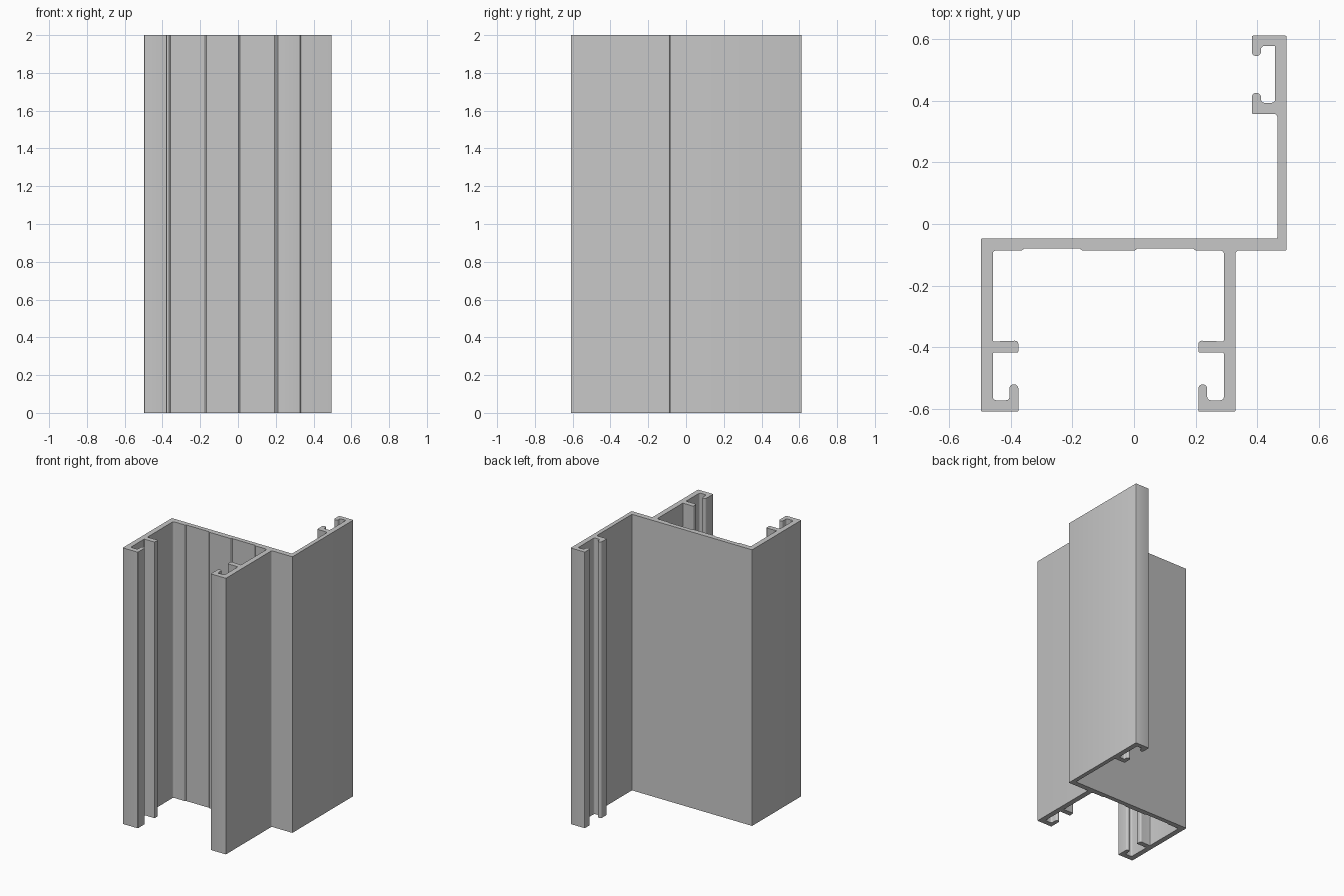
import bpy, bmesh, math
from mathutils import Vector

cube = bpy.data.objects.get("Cube")
if cube:
    bpy.data.objects.remove(cube, do_unlink=True)

HEIGHT = 2.0
LEFT_OUT, RIGHT_OUT = -0.497, 0.33      # outer faces of the two front legs
WALL_OUT, WALL_IN = 0.496, 0.466        # tall side wall
WEB_TOP, WEB_LOW, WEB_THIN = -0.047, -0.086, -0.08
TIP, SOFT, EDGE = 0.0142, 0.011, 0.004  # corner radii


def fillet(points):
    """Round every corner of a closed outline given as (x, y, radius)."""
    out = []
    for i, (x, y, r) in enumerate(points):
        p = Vector((x, y))
        if r == 0:
            out.append(p)
            continue
        a = (Vector(points[i - 1][:2]) - p).normalized()
        b = (Vector(points[(i + 1) % len(points)][:2]) - p).normalized()
        half = a.angle(b) / 2
        centre = p + (a + b).normalized() * (r / math.sin(half))
        start = p + a * (r / math.tan(half)) - centre
        end = p + b * (r / math.tan(half)) - centre
        n = 5 if r > EDGE else 3
        for k in range(n + 1):
            # sweep the arc between the two tangent points
            t = k / n
            out.append(centre + start.lerp(end, t).normalized() * r)
    return out


# Leg with shelf and hooked lip: (distance from outer face, y, radius)
leg = [
    (0, -0.61, EDGE), (0.121, -0.61, EDGE),
    (0.121, -0.521, TIP), (0.092, -0.521, TIP),
    (0.092, -0.573, SOFT), (0.038, -0.573, SOFT),
    (0.038, -0.418, EDGE), (0.121, -0.418, EDGE),
    (0.121, -0.379, SOFT), (0.038, -0.382, EDGE),
    (0.038, WEB_LOW, SOFT),
]
left_leg = [(LEFT_OUT + d, y, r) for d, y, r in leg]
right_leg = [(RIGHT_OUT - d, y, r) for d, y, r in reversed(leg)]

# Underside of the web, with two shallow recesses
web = []
for x0, x1 in ((-0.365, -0.168), (0.003, 0.2)):
    web += [(x0, WEB_LOW, 0), (x0 + 0.008, WEB_THIN, 0),
            (x1 - 0.008, WEB_THIN, 0), (x1, WEB_LOW, 0)]

# Tall side wall with its facing pair of hooks
wall = [
    (RIGHT_OUT, WEB_LOW, SOFT), (WALL_OUT, WEB_LOW, EDGE),
    (WALL_OUT, 0.612, EDGE), (0.383, 0.612, EDGE),
    (0.383, 0.546, TIP), (0.413, 0.546, TIP),
    (0.413, 0.579, SOFT), (0.459, 0.579, EDGE),
    (0.459, 0.394, SOFT), (0.413, 0.394, SOFT),
    (0.413, 0.426, TIP), (0.383, 0.426, TIP),
    (0.383, 0.358, EDGE), (WALL_IN, 0.358, SOFT),
    (WALL_IN, WEB_TOP, EDGE),
]
outline = fillet(left_leg + web + right_leg + wall + [(LEFT_OUT, WEB_TOP, EDGE)])

# Extrude the outline into the full-height profile
bm = bmesh.new()
base = bm.faces.new([bm.verts.new((p.x, p.y, 0)) for p in outline])
result = bmesh.ops.extrude_face_region(bm, geom=[base], use_keep_orig=True)
top = [v for v in result["geom"] if isinstance(v, bmesh.types.BMVert)]
bmesh.ops.translate(bm, verts=top, vec=(0, 0, HEIGHT))
bmesh.ops.recalc_face_normals(bm, faces=bm.faces)
mesh = bpy.data.meshes.new("frame_profile")
bm.to_mesh(mesh)
bm.free()
profile = bpy.data.objects.new("frame_profile", mesh)
bpy.context.collection.objects.link(profile)

# Plain grey metal
grey = bpy.data.materials.new("plain_grey")
grey.use_nodes = True
colour = (0.57, 0.57, 0.57, 1)
grey.diffuse_color = colour
grey.node_tree.nodes["Principled BSDF"].inputs["Base Color"].default_value = colour
mesh.materials.append(grey)

bpy.ops.object.select_all(action="DESELECT")
profile.select_set(True)
bpy.context.view_layer.objects.active = profile
bpy.ops.object.shade_smooth_by_angle(angle=math.radians(35))
